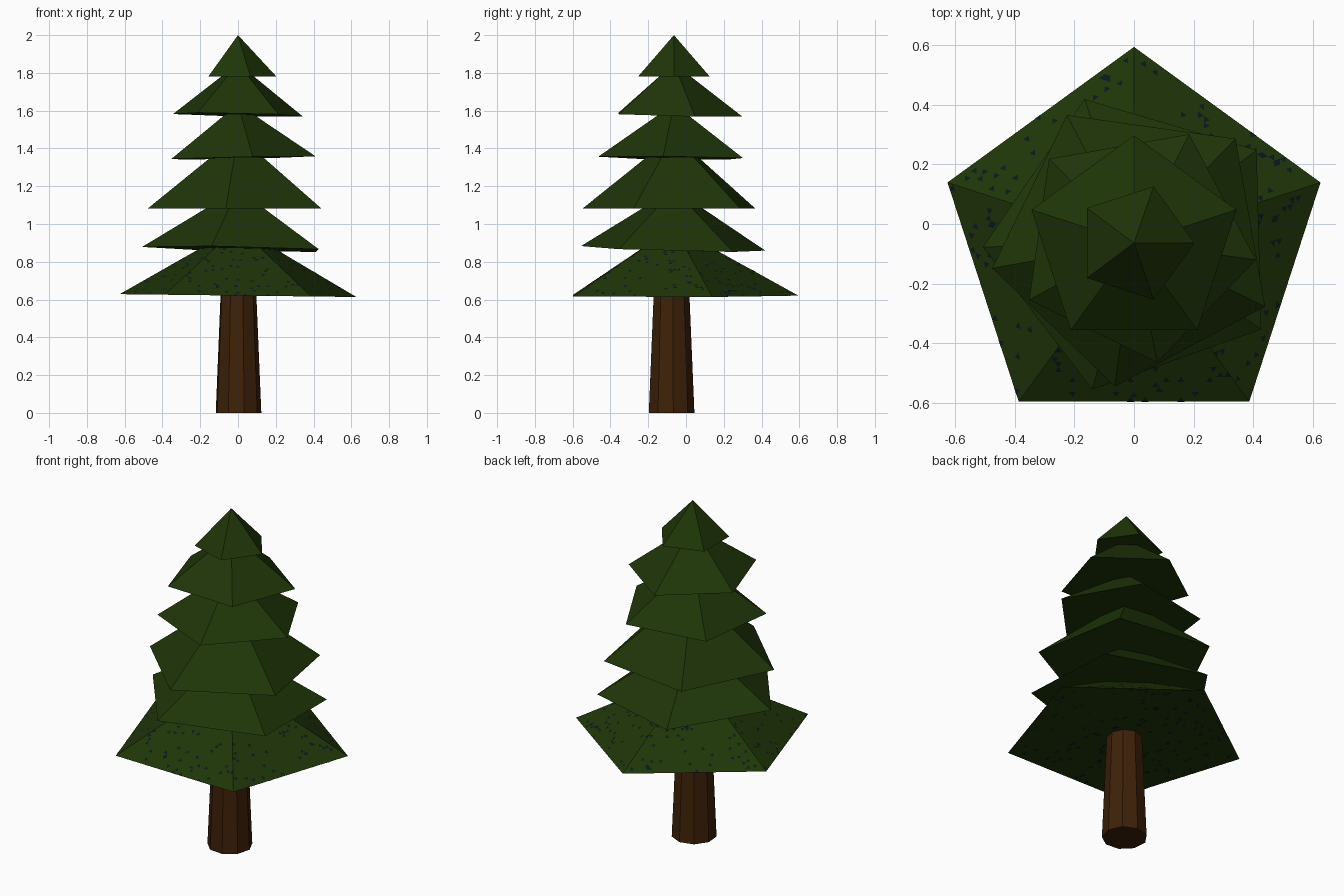
import bpy, bmesh, math, random

if "Cube" in bpy.data.objects:
    bpy.data.objects.remove(bpy.data.objects["Cube"])

random.seed(4)
CY = -0.064  # tree axis sits slightly toward the front


def material(name, rgb):
    m = bpy.data.materials.new(name)
    m.diffuse_color = (*rgb, 1)
    m.use_nodes = True
    m.node_tree.nodes["Principled BSDF"].inputs["Base Color"].default_value = m.diffuse_color
    return m


def finish(bm, name, mat):
    me = bpy.data.meshes.new(name)
    bm.to_mesh(me)
    bm.free()
    me.materials.append(mat)
    ob = bpy.data.objects.new(name, me)
    bpy.context.collection.objects.link(ob)
    return ob


def cone(name, mat, sides, r0, r1, z0, z1, phase, cx, cy, tilt=(0, 0)):
    """Flat-faced cone whose base ring is slightly tilted in x and y."""
    bm = bmesh.new()
    ring = []
    for i in range(sides):
        a = math.radians(phase) + math.tau * i / sides
        ring.append((math.cos(a), math.sin(a)))
    base = [bm.verts.new((r0 * c + cx, r0 * s + cy, z0 + r0 * (tilt[0] * c + tilt[1] * s)))
            for c, s in ring]
    bm.faces.new(base[::-1])
    if r1 > 0:
        top = [bm.verts.new((r1 * c + cx, r1 * s + cy, z1)) for c, s in ring]
        bm.faces.new(top)
    else:
        tip = bm.verts.new((0, cy, z1))
    for i in range(sides):
        j = (i + 1) % sides
        bm.faces.new((base[i], base[j], top[j], top[i]) if r1 > 0
                     else (base[i], base[j], tip))
    return finish(bm, name, mat)


def flecks(name, mat, source, share):
    """Thin scattered dark flecks lying on the faces of a tier."""
    bm = bmesh.new()
    bm.from_mesh(source.data)
    bmesh.ops.triangulate(bm, faces=bm.faces[:])
    bmesh.ops.subdivide_edges(bm, edges=bm.edges[:], cuts=31, use_grid_fill=True)
    bmesh.ops.split_edges(bm, edges=bm.edges[:])
    bm.normal_update()
    drop = [f for f in bm.faces if random.random() > share]
    bmesh.ops.delete(bm, geom=drop, context='FACES')
    for f in bm.faces:
        for v in f.verts:
            v.co += f.normal * 0.0012
    finish(bm, name, mat)


green = material("pine green", (0.0135, 0.036, 0.0025))
brown = material("bark brown", (0.048, 0.015, 0.0025))
dark = material("dark blue green", (0.003, 0.010, 0.012))

# Trunk
cone("trunk", brown, 9, 0.123, 0.095, 0, 0.66, -75, 0.001, -0.078)

# Foliage tiers: radius, base height, tip height, rotation, x centre, tilt
tiers = [
    (0.659, 0.621, 0.985, 90, 0, (-0.012, 0)),
    (0.513, 0.868, 1.185, 37.5, 0.005, (-0.02, -0.025)),
    (0.487, 1.083, 1.470, 46, 0.003, (0, 0)),
    (0.407, 1.350, 1.635, 64, 0.007, (0.02, -0.012)),
    (0.362, 1.578, 1.850, 90, 0, (-0.02, -0.025)),
    (0.200, 1.780, 2.000, 72, 0.004, (0, 0)),
]
for n, (r, z0, z1, phase, cx, tilt) in enumerate(tiers, 1):
    tier = cone(f"foliage_tier_{n}", green, 5, r, 0, z0, z1, phase, cx, CY, tilt)
    if n == 1:
        flecks("dark_flecks", dark, tier, 0.05)
